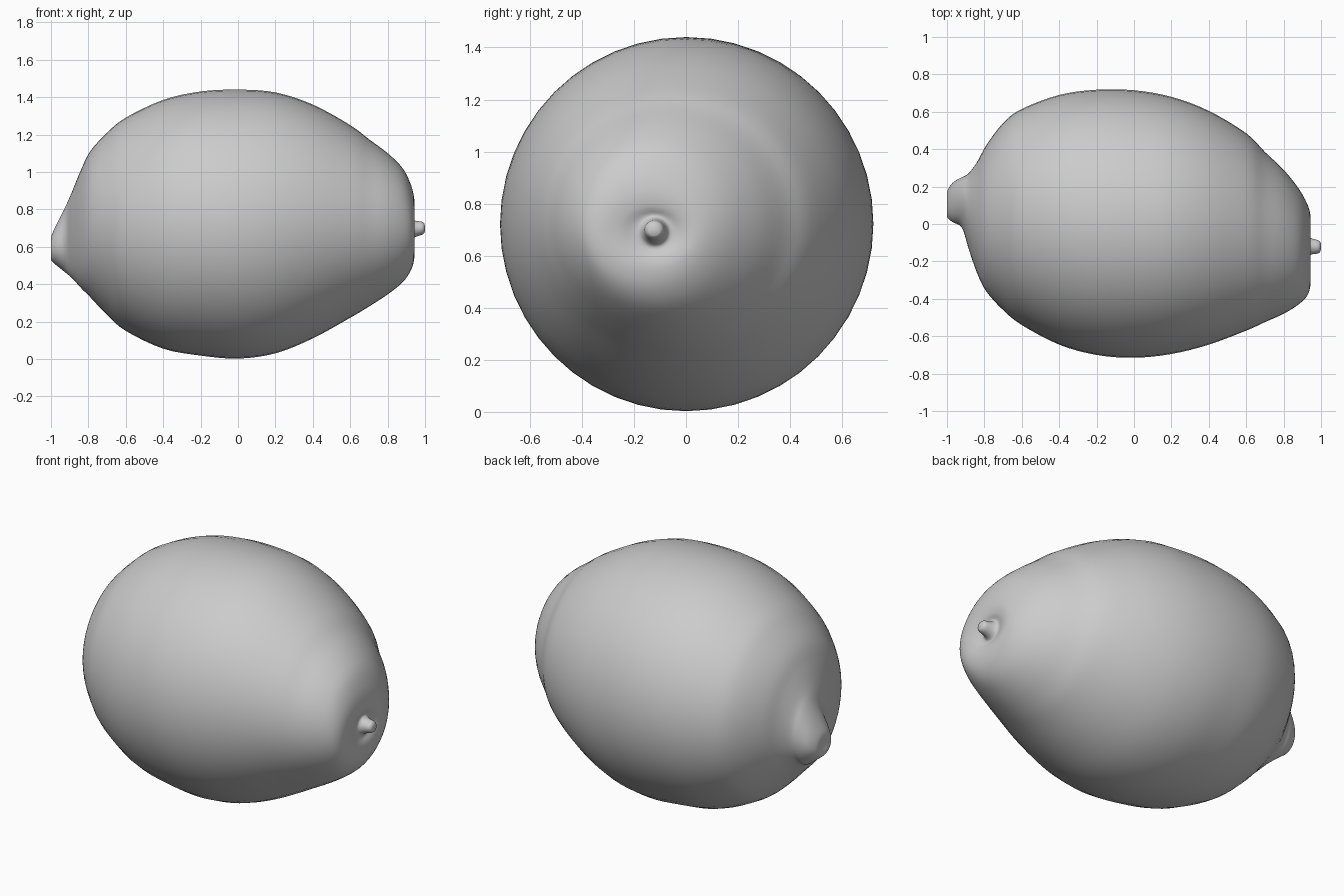
import bpy, bmesh, math

SIDES = 48
STEPS = 4

# Section stations along the fruit: x, y min, y max, z min, z max
stations = [
    (-0.995, 0.09, 0.13, 0.57, 0.60),    # stem end knob
    (-1.00, 0.04, 0.17, 0.53, 0.65),
    (-0.97, 0.01, 0.22, 0.50, 0.72),
    (-0.92, -0.02, 0.25, 0.46, 0.82),
    (-0.885, -0.13, 0.27, 0.43, 0.90),
    (-0.84, -0.26, 0.33, 0.38, 1.01),    # body
    (-0.79, -0.36, 0.42, 0.33, 1.11),
    (-0.70, -0.46, 0.54, 0.235, 1.21),
    (-0.60, -0.54, 0.615, 0.15, 1.29),
    (-0.40, -0.645, 0.69, 0.055, 1.385),
    (-0.20, -0.70, 0.718, 0.018, 1.43),
    (0.00, -0.715, 0.715, 0.002, 1.44),
    (0.20, -0.695, 0.68, 0.03, 1.425),
    (0.40, -0.645, 0.605, 0.11, 1.36),
    (0.60, -0.57, 0.485, 0.22, 1.25),
    (0.70, -0.525, 0.385, 0.28, 1.175),
    (0.80, -0.48, 0.29, 0.345, 1.10),
    (0.88, -0.43, 0.19, 0.41, 1.02),
    (0.925, -0.385, 0.11, 0.475, 0.93),  # blossom end rim
    (0.943, -0.33, 0.05, 0.54, 0.85),
    (0.940, -0.26, 0.00, 0.59, 0.79),
    (0.925, -0.19, -0.055, 0.63, 0.755), # dimple
    (0.945, -0.165, -0.075, 0.65, 0.74), # nub
    (0.985, -0.157, -0.087, 0.665, 0.733),
    (0.998, -0.145, -0.10, 0.675, 0.72),
]


def spline(a, b, c, d, t):
    return 0.5 * (2 * b + (c - a) * t + (2 * a - 5 * b + 4 * c - d) * t * t
                  + (3 * b - a - 3 * c + d) * t ** 3)


# Smoothly interpolate the stations
sections = []
n = len(stations)
for i in range(n - 1):
    quad = [stations[max(0, min(n - 1, i + k))] for k in (-1, 0, 1, 2)]
    for s in range(STEPS):
        sections.append([spline(*vals, s / STEPS) for vals in zip(*quad)])
sections.append(stations[-1])

# Loft the skin
bm = bmesh.new()
rings = []
for x, y0, y1, z0, z1 in sections:
    ring = []
    for k in range(SIDES):
        a = 2 * math.pi * k / SIDES
        ring.append(bm.verts.new((x, (y0 + y1) / 2 + (y1 - y0) / 2 * math.cos(a),
                                  (z0 + z1) / 2 + (z1 - z0) / 2 * math.sin(a))))
    rings.append(ring)
for r, q in zip(rings, rings[1:]):
    for k in range(SIDES):
        j = (k + 1) % SIDES
        bm.faces.new((r[k], r[j], q[j], q[k]))

# Close both tips
for ring, x in ((rings[0], -0.995), (rings[-1], 1.0)):
    _, y0, y1, z0, z1 = stations[0] if x < 0 else stations[-1]
    tip = bm.verts.new((x, (y0 + y1) / 2, (z0 + z1) / 2))
    for k in range(SIDES):
        bm.faces.new((ring[k], ring[(k + 1) % SIDES], tip))
bmesh.ops.recalc_face_normals(bm, faces=bm.faces)

for f in bm.faces:
    f.smooth = True
mesh = bpy.data.meshes.new("lemon")
bm.to_mesh(mesh)
bm.free()
lemon = bpy.data.objects.new("lemon", mesh)
bpy.context.collection.objects.link(lemon)
